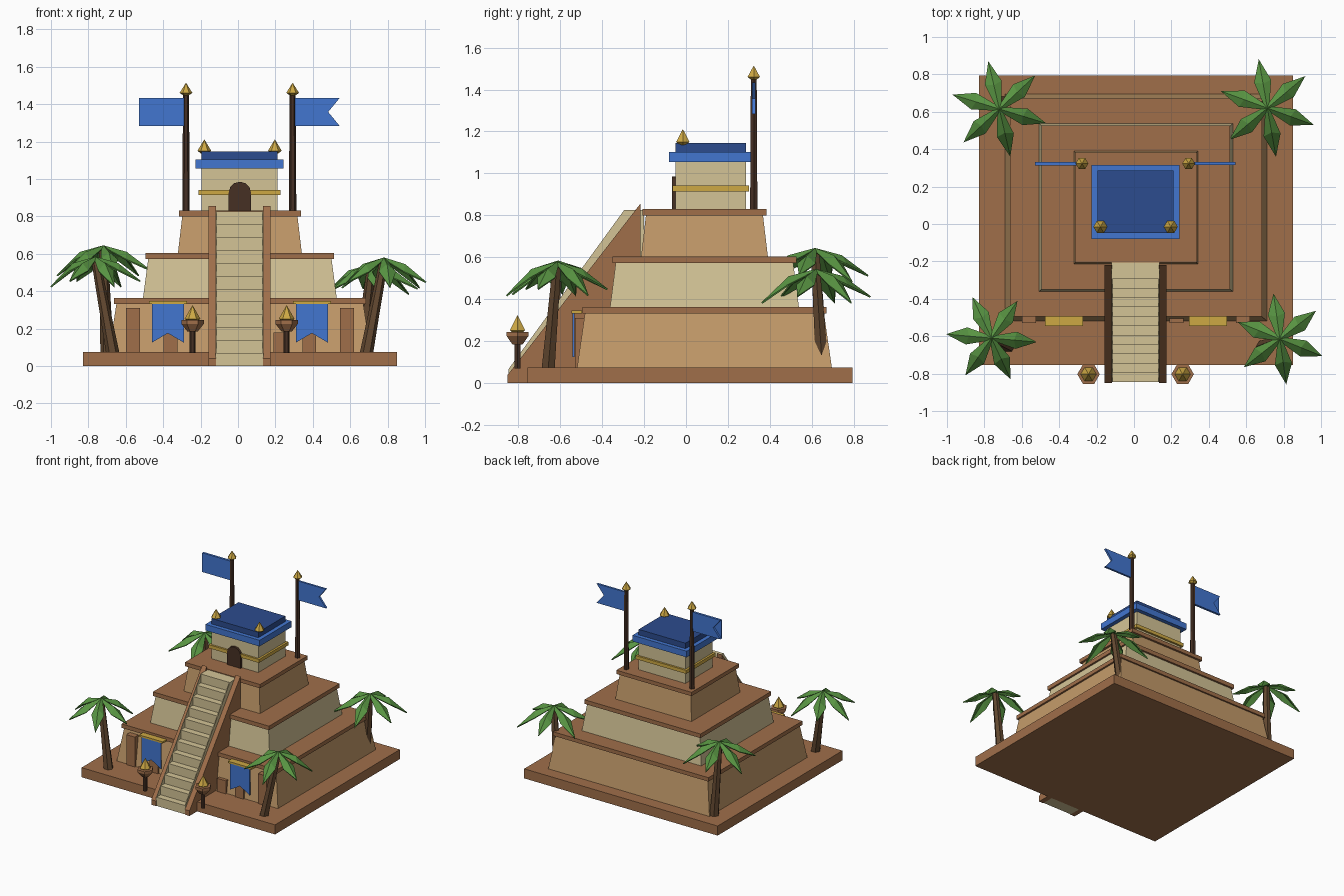
import bpy, bmesh, math
from mathutils import Vector

if "Cube" in bpy.data.objects:
    bpy.data.objects.remove(bpy.data.objects["Cube"], do_unlink=True)


def material(name, r, g, b):
    lin = [(c / 255 / 12.92) if c < 11 else ((c / 255 + 0.055) / 1.055) ** 2.4 for c in (r, g, b)]
    m = bpy.data.materials.new(name)
    m.use_nodes = True
    m.diffuse_color = (*lin, 1)
    m.node_tree.nodes["Principled BSDF"].inputs["Base Color"].default_value = (*lin, 1)
    return m


SAND = material("pale sand", 212, 196, 150)
CLAY = material("tan clay", 196, 155, 106)
BROWN = material("brown stone", 160, 111, 74)
TRUNK = material("palm bark", 98, 72, 48)
DARK = material("dark wood", 70, 48, 36)
BLUE = material("bright blue", 66, 118, 208)
NAVY = material("navy blue", 44, 76, 142)
GOLD = material("gold", 205, 168, 68)
GREEN = material("palm green", 88, 148, 66)

CX, CY = 0.01, 0.088  # centre of the stepped tiers


def finish(name, bm, mat):
    bmesh.ops.recalc_face_normals(bm, faces=bm.faces)
    mesh = bpy.data.meshes.new(name)
    bm.to_mesh(mesh)
    bm.free()
    mesh.materials.append(mat)
    ob = bpy.data.objects.new(name, mesh)
    bpy.context.collection.objects.link(ob)
    return ob


def loft(name, rings, mat):
    """Skin a closed solid through rings with equal point counts."""
    bm = bmesh.new()
    loops = [[bm.verts.new(p) for p in ring] for ring in rings]
    n = len(loops[0])
    for a, b in zip(loops, loops[1:]):
        for i in range(n):
            j = (i + 1) % n
            bm.faces.new((a[i], a[j], b[j], b[i]))
    bm.faces.new(loops[0][::-1])
    bm.faces.new(loops[-1])
    return finish(name, bm, mat)


def tier(name, x, y, z0, z1, bottom, top, mat):
    """Box with separate bottom and top half sizes."""
    def ring(half, z):
        return [(x + sx * half[0], y + sy * half[1], z)
                for sx, sy in ((-1, -1), (1, -1), (1, 1), (-1, 1))]
    return loft(name, [ring(bottom, z0), ring(top, z1)], mat)


def box(name, x0, x1, y0, y1, z0, z1, mat):
    half = ((x1 - x0) / 2, (y1 - y0) / 2)
    return tier(name, (x0 + x1) / 2, (y0 + y1) / 2, z0, z1, half, half, mat)


def prism_x(name, profile, x0, x1, mat):
    """Extrude a (y, z) profile along x."""
    return loft(name, [[(x, y, z) for y, z in profile] for x in (x0, x1)], mat)


def prism_y(name, profile, y0, y1, mat):
    """Extrude an (x, z) profile along y."""
    return loft(name, [[(x, y, z) for x, z in profile] for y in (y0, y1)], mat)


def turned(name, stations, mat, sides=6):
    """Faceted round part through (x, y, z, radius) stations."""
    rings = [[(x + r * math.cos(math.tau * i / sides), y + r * math.sin(math.tau * i / sides), z)
              for i in range(sides)] for x, y, z, r in stations]
    return loft(name, rings, mat)


def spike(name, x, y, z, r, h):
    """Gold bud: narrow foot, wide shoulder, pointed tip."""
    return turned(name, [(x, y, z - 0.25 * h, r * 0.45), (x, y, z, r), (x, y, z + h, 0.001)], GOLD)


# Plinth and three battered tiers, each with a capping slab
box("plinth", -0.83, 0.85, -0.755, 0.793, 0, 0.075, BROWN)
TIERS = [
    ("lower", 0.075, 0.332, 0.363, (0.70, 0.607), (0.66, 0.57), (0.674, 0.582), CLAY),
    ("middle", 0.363, 0.573, 0.605, (0.518, 0.45), (0.49, 0.423), (0.504, 0.438), SAND),
    ("upper", 0.605, 0.80, 0.83, (0.331, 0.302), (0.308, 0.279), (0.326, 0.295), CLAY),
]
for name, z0, z1, z2, low, high, slab, mat in TIERS:
    tier(name + "_tier", CX, CY, z0, z1, low, high, mat)
    tier(name + "_slab", CX, CY, z1, z2, slab, slab, BROWN)

# Shrine on the summit
def shrine_part(name, hx, hy, z0, z1, mat):
    tier(name, 0.008, 0.118, z0, z1, (hx, hy), (hx, hy), mat)

shrine_part("shrine_walls", 0.203, 0.167, 0.83, 1.06, SAND)
shrine_part("gold_band", 0.219, 0.182, 0.915, 0.942, GOLD)
shrine_part("roof_trim", 0.235, 0.198, 1.055, 1.103, BLUE)
shrine_part("roof_top", 0.203, 0.167, 1.103, 1.146, NAVY)
arch = [(0.07, 0.83), (-0.05, 0.83)]
arch += [(0.01 - 0.06 * math.cos(a), 0.925 + 0.06 * math.sin(a))
         for a in (math.pi * i / 6 for i in range(7))]
prism_y("doorway", arch, -0.066, -0.04, DARK)
for side, x in (("right", -0.18), ("left", 0.197)):
    spike(side + "_roof_finial", x, -0.015, 1.15, 0.037, 0.06)

# Flag poles with swallowtail flags
for side, x, s in (("right", -0.278, -1), ("left", 0.292, 1)):
    turned(side + "_flag_pole", [(x, 0.323, 0.83, 0.02), (x, 0.323, 1.465, 0.016)], DARK)
    spike(side + "_pole_finial", x, 0.323, 1.46, 0.034, 0.053)
    near, far, notch = x + s * 0.012, x + s * 0.252, x + s * 0.19
    prism_y(side + "_flag", [(near, 1.283), (far, 1.283), (notch, 1.358), (far, 1.433), (near, 1.433)],
            0.315, 0.331, BLUE)
    if s < 0:
        box("right_flag_facing", far, near, 0.313, 0.316, 1.283, 1.433, BLUE)

# Staircase: sawtooth flight, thin cheeks and sloping side rails
STEPS, RISE, RUN, FOOT = 12, 0.825 / 12, 0.05, -0.845
flight = []
for i in range(STEPS):
    flight += [(FOOT + i * RUN, i * RISE), (FOOT + i * RUN, (i + 1) * RISE)]
flight += [(-0.2, STEPS * RISE), (-0.2, 0)]
prism_x("stairs", flight, -0.118, 0.134, SAND)
cheek = [(FOOT, 0), (FOOT, RISE), (FOOT + (STEPS - 1) * RUN, STEPS * RISE), (-0.2, STEPS * RISE), (-0.2, 0)]
rail = [(-0.85, 0), (-0.85, 0.04), (-0.218, 0.855), (-0.218, 0)]
for side, x0, x1, inner in (("right", -0.158, -0.117, -0.119), ("left", 0.133, 0.174, 0.131)):
    prism_x(side + "_stair_rail", rail, x0, x1, BROWN)
    prism_x(side + "_stair_cheek", cheek, inner, inner + 0.004, SAND)

# Front wall pilasters and hanging banners
for side, s in (("right", -1), ("left", 1)):
    for label, cx in (("outer", 0.572), ("middle", 0.371)):
        x = CX + s * cx
        box(f"{side}_{label}_pilaster", x - 0.037, x + 0.037, -0.53, -0.47, 0.075, 0.31, BROWN)
    x = CX + s * 0.385
    prism_y(side + "_banner", [(x - 0.085, 0.335), (x - 0.085, 0.125), (x, 0.175),
                               (x + 0.085, 0.125), (x + 0.085, 0.335)], -0.54, -0.532, BLUE)
    box(side + "_banner_rod", x - 0.102, x + 0.102, -0.545, -0.495, 0.332, 0.346, GOLD)
box("left_inner_pilaster", 0.19, 0.265, -0.53, -0.47, 0.075, 0.178, BROWN)

# Torches beside the stairs
for side, x in (("right", -0.243), ("left", 0.26)):
    y = -0.803
    turned(side + "_torch_stem", [(x, y, 0.07, 0.016), (x, y, 0.2, 0.016)], DARK)
    turned(side + "_torch_bowl", [(x, y, 0.185, 0.028), (x, y, 0.225, 0.06), (x, y, 0.245, 0.06)], BROWN)
    spike(side + "_torch_flame", x, y, 0.252, 0.042, 0.072)


def palm(name, base, crown, phase, length):
    """Leaning trunk and six drooping, ridged fronds."""
    b, c = Vector(base), Vector(crown)
    stations = []
    for t, r in ((0, 0.036), (0.35, 0.031), (0.7, 0.027), (1, 0.023)):
        p = b.lerp(c, t)
        stations.append((p.x, p.y, p.z - 0.015 * t, r))
    turned(name + "_trunk", stations, TRUNK)
    bm = bmesh.new()
    for k in range(6):
        a = math.radians(phase + 60 * k)
        out = Vector((math.cos(a), math.sin(a), 0))
        across = Vector((-out.y, out.x, 0))
        droop = 0.16 if k % 2 else 0.13

        def point(t, w, z):
            return bm.verts.new(c + out * length * t + across * w + Vector((0, 0, z)))

        root, tip = point(0, 0, 0), point(1, 0, -droop)
        ridge = point(0.5, 0, -0.035)
        for s in (-1, 1):
            e1, e2 = point(0.05, s * 0.014, -0.012), point(0.55, s * 0.046, -0.075)
            order = [[root, e1, e2, ridge], [ridge, e2, tip]]
            for f in order:
                bm.faces.new(f if s < 0 else f[::-1])
    ob = finish(name + "_fronds", bm, GREEN)
    mod = ob.modifiers.new("thickness", "SOLIDIFY")
    mod.thickness = 0.008


palm("front_right_palm", (-0.67, -0.65, 0.07), (-0.762, -0.61, 0.585), -5, 0.243)
palm("front_left_palm", (0.687, -0.657, 0.07), (0.78, -0.615, 0.58), -22, 0.245)
palm("back_right_palm", (-0.70, 0.65, 0.07), (-0.72, 0.615, 0.645), -17, 0.262)
palm("back_left_palm", (0.66, 0.65, 0.07), (0.713, 0.62, 0.545), -20, 0.265)
